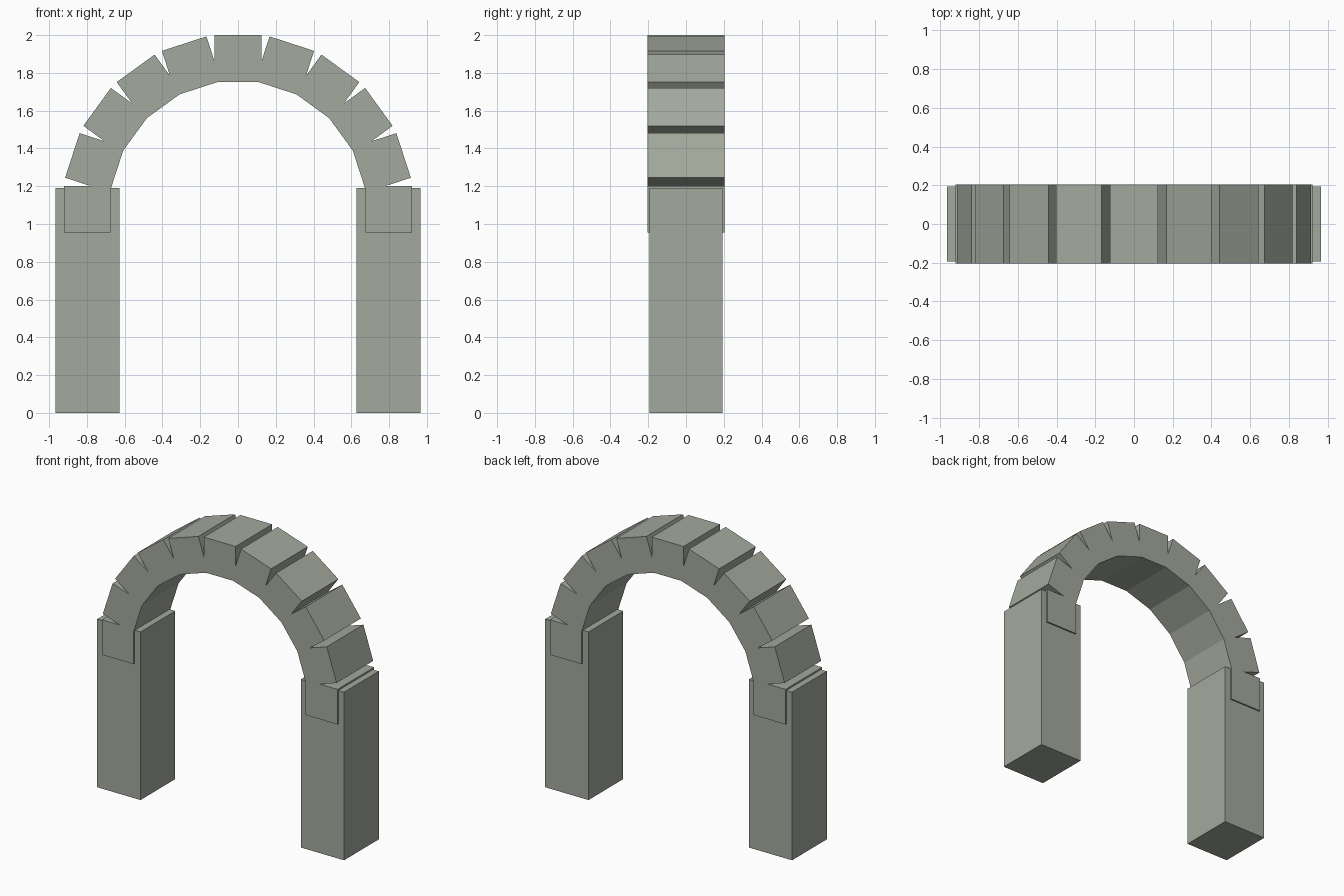
import bpy
import math
from mathutils import Matrix, Vector

default = bpy.data.objects.get("Cube")
if default:
    bpy.data.objects.remove(default, do_unlink=True)

# Single stone colour
STONE = (0.37, 0.40, 0.34, 1.0)
stone = bpy.data.materials.new("grey_green_stone")
stone.use_nodes = True
stone.diffuse_color = STONE
stone.node_tree.nodes["Principled BSDF"].inputs["Base Color"].default_value = STONE

# Main dimensions
BLOCK = 0.248
ARCH_DEPTH = 0.41
RADIUS = 0.798
SPRING_Z = 2.0 - BLOCK / 2 - RADIUS
BLOCK_COUNT = 11
PILLAR_SIZE = Vector((0.339, 0.388, 1.19))
PILLAR_X = 0.797


def add_box(name, size, location, tilt=0.0):
    """Flat-shaded box, tilted about the y axis."""
    bpy.ops.mesh.primitive_cube_add(size=1, location=location)
    box = bpy.context.object
    box.name = name
    box.data.transform(Matrix.Diagonal((*size, 1.0)))
    box.rotation_euler.y = tilt
    box.data.materials.append(stone)
    return box


# Square pillars
for side, sign in (("left", 1), ("right", -1)):
    add_box(f"{side}_pillar", PILLAR_SIZE, (sign * PILLAR_X, 0, PILLAR_SIZE.z / 2))

# Half ring of equal arch stones, overlapping on the inside and open outside
for i in range(BLOCK_COUNT):
    angle = math.pi * i / (BLOCK_COUNT - 1)
    centre = (RADIUS * math.cos(angle), 0, SPRING_Z + RADIUS * math.sin(angle))
    add_box(f"arch_stone_{i + 1}", (BLOCK, ARCH_DEPTH, BLOCK), centre, -angle)
